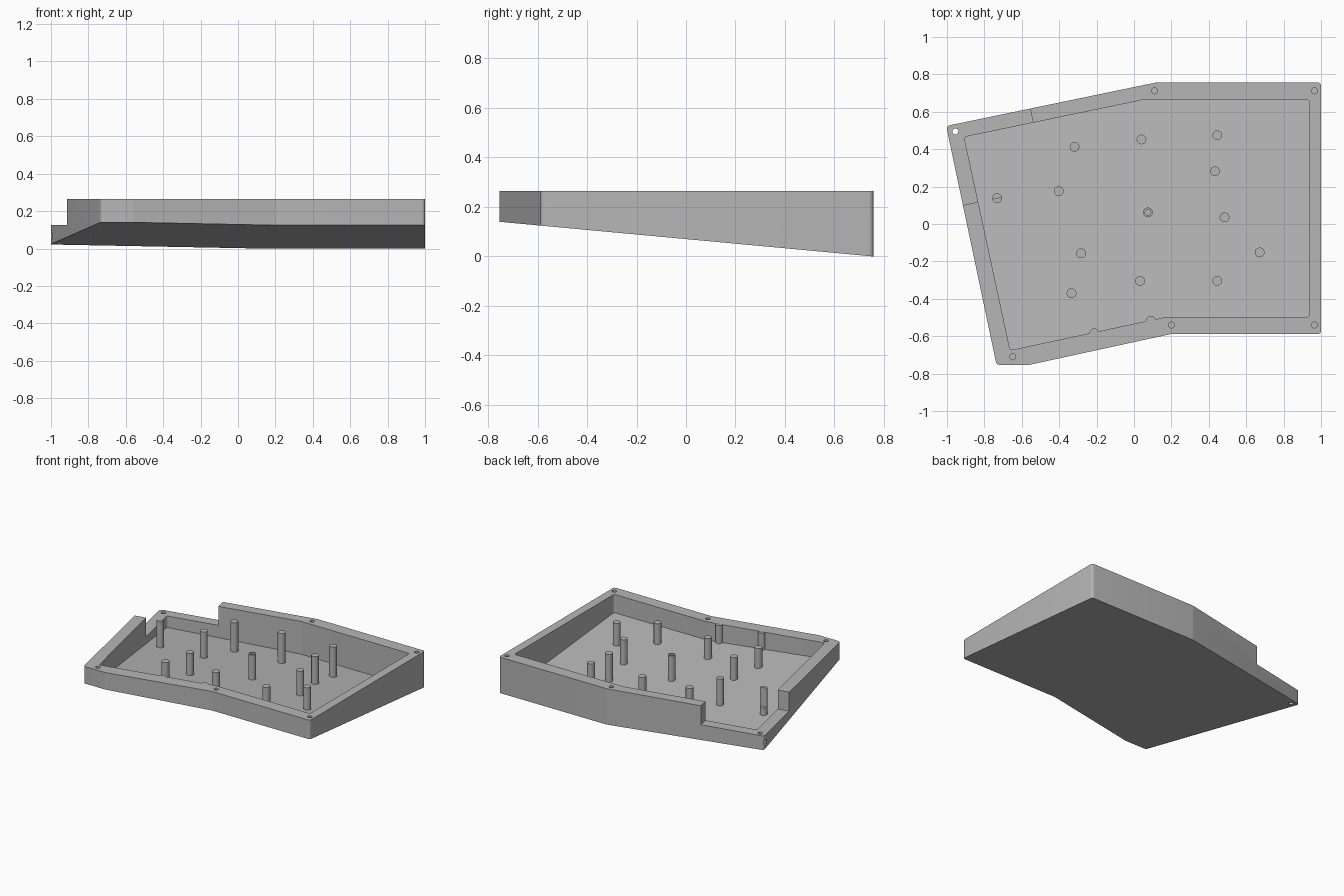
import bpy, bmesh, math
from mathutils import Vector

if "Cube" in bpy.data.objects:
    bpy.data.objects.remove(bpy.data.objects["Cube"])

TOP = 0.265      # rim height
FLOOR = 0.014    # floor thickness

grey = bpy.data.materials.new("warm_grey_plastic")
grey.diffuse_color = (0.47, 0.47, 0.47, 1)
grey.use_nodes = True
grey.node_tree.nodes["Principled BSDF"].inputs["Base Color"].default_value = grey.diffuse_color


def under(y):
    """Height of the sloping underside."""
    return 0.07 - 0.0927 * y


def rounded(points, radius, steps=4):
    """Polygon with softly rounded corners."""
    out = []
    n = len(points)
    for i in range(n):
        p = Vector(points[i])
        a = (Vector(points[i - 1]) - p).normalized()
        b = (Vector(points[(i + 1) % n]) - p).normalized()
        turn = math.pi - a.angle(b)
        d = radius * math.tan(turn / 2)
        for k in range(steps + 1):
            t = k / steps
            out.append(p + a * d * (1 - t) ** 2 + b * d * t ** 2)
    return out


def circle(x, y, r, n=24):
    return [Vector((x + r * math.cos(2 * math.pi * k / n),
                    y + r * math.sin(2 * math.pi * k / n))) for k in range(n)]


def prism(name, outline, low, high):
    """Upright prism; low is a height or a function of y."""
    bm = bmesh.new()
    bottom = [bm.verts.new((p[0], p[1], low(p[1]) if callable(low) else low)) for p in outline]
    top = [bm.verts.new((p[0], p[1], high)) for p in outline]
    n = len(outline)
    bm.faces.new(bottom)
    bm.faces.new(top)
    for i in range(n):
        j = (i + 1) % n
        bm.faces.new((bottom[i], bottom[j], top[j], top[i]))
    bmesh.ops.recalc_face_normals(bm, faces=bm.faces)
    mesh = bpy.data.meshes.new(name)
    bm.to_mesh(mesh)
    bm.free()
    obj = bpy.data.objects.new(name, mesh)
    bpy.context.collection.objects.link(obj)
    mesh.materials.append(grey)
    return obj


def activate(obj):
    bpy.ops.object.select_all(action='DESELECT')
    obj.select_set(True)
    bpy.context.view_layer.objects.active = obj


def cut(obj, cutter):
    cutter.hide_render = True
    activate(obj)
    mod = obj.modifiers.new("cut", 'BOOLEAN')
    mod.operation = 'DIFFERENCE'
    mod.solver = 'EXACT'
    mod.object = cutter
    bpy.ops.object.modifier_apply(modifier=mod.name)
    bpy.data.objects.remove(cutter, do_unlink=True)


def smooth(obj):
    activate(obj)
    bpy.ops.object.shade_smooth_by_angle(angle=math.radians(30))


def corner_notch():
    """Block that lowers the rim around the back left corner."""
    along = Vector((0.979, 0.203))
    across = Vector((-0.203, 0.979))
    start = Vector((-0.91, 0.102))
    a = start - along * 0.2
    b = start + along * 0.452
    return prism("notch_cutter", [a, b, b + across * 0.7, a + across * 0.7], 0.125, 0.4)


# Tray body with hollow inside
outer = rounded([(-1.004, 0.524), (0.12, 0.757), (1, 0.757), (1, -0.588),
                 (0.2, -0.588), (-0.56, -0.753), (-0.735, -0.753)], 0.02)
inner = rounded([(-0.908, 0.465), (0.05, 0.664), (0.937, 0.664), (0.937, -0.497),
                 (0.17, -0.497), (-0.662, -0.675)], 0.015)
tray = prism("tray", outer, under, TOP)
cut(tray, prism("cavity_cutter", inner, lambda y: under(y) + FLOOR, 0.4))
cut(tray, corner_notch())

# Screw holes in the rim
for x, y in [(0.11, 0.712), (0.965, 0.712), (0.965, -0.54), (0.2, -0.54), (-0.648, -0.71)]:
    cut(tray, prism("hole_cutter", circle(x, y, 0.016), TOP - 0.1, 0.4))

# Open hole and side slot in the lowered corner
cut(tray, prism("hole_cutter", circle(-0.955, 0.495, 0.016), -0.1, 0.4))
cut(tray, prism("slot_cutter", [(-1.05, 0.49), (-0.955, 0.48), (-0.955, 0.51), (-1.05, 0.52)],
                0.05, 0.085))
smooth(tray)

# Support posts standing on the floor
posts = [(-0.318, 0.412), (0.04, 0.452), (0.445, 0.474), (0.433, 0.282), (-0.402, 0.175),
         (0.484, 0.036), (0.672, -0.152), (0.445, -0.304), (0.033, -0.304),
         (-0.283, -0.157), (-0.334, -0.37), (-0.732, 0.138), (0.074, 0.062),
         (-0.212, -0.584), (0.09, -0.517)]
for i, (x, y) in enumerate(posts):
    post = prism(f"post_{i + 1}", circle(x, y, 0.026), lambda v: under(v) + FLOOR - 0.003,
                 TOP - 0.001)
    if (x, y) == (-0.732, 0.138):       # half cut away by the notch
        cut(post, corner_notch())
    if (x, y) == (0.074, 0.062):        # hollow screw post
        cut(post, prism("bore_cutter", circle(x, y, 0.016), 0.15, 0.4))
    smooth(post)
